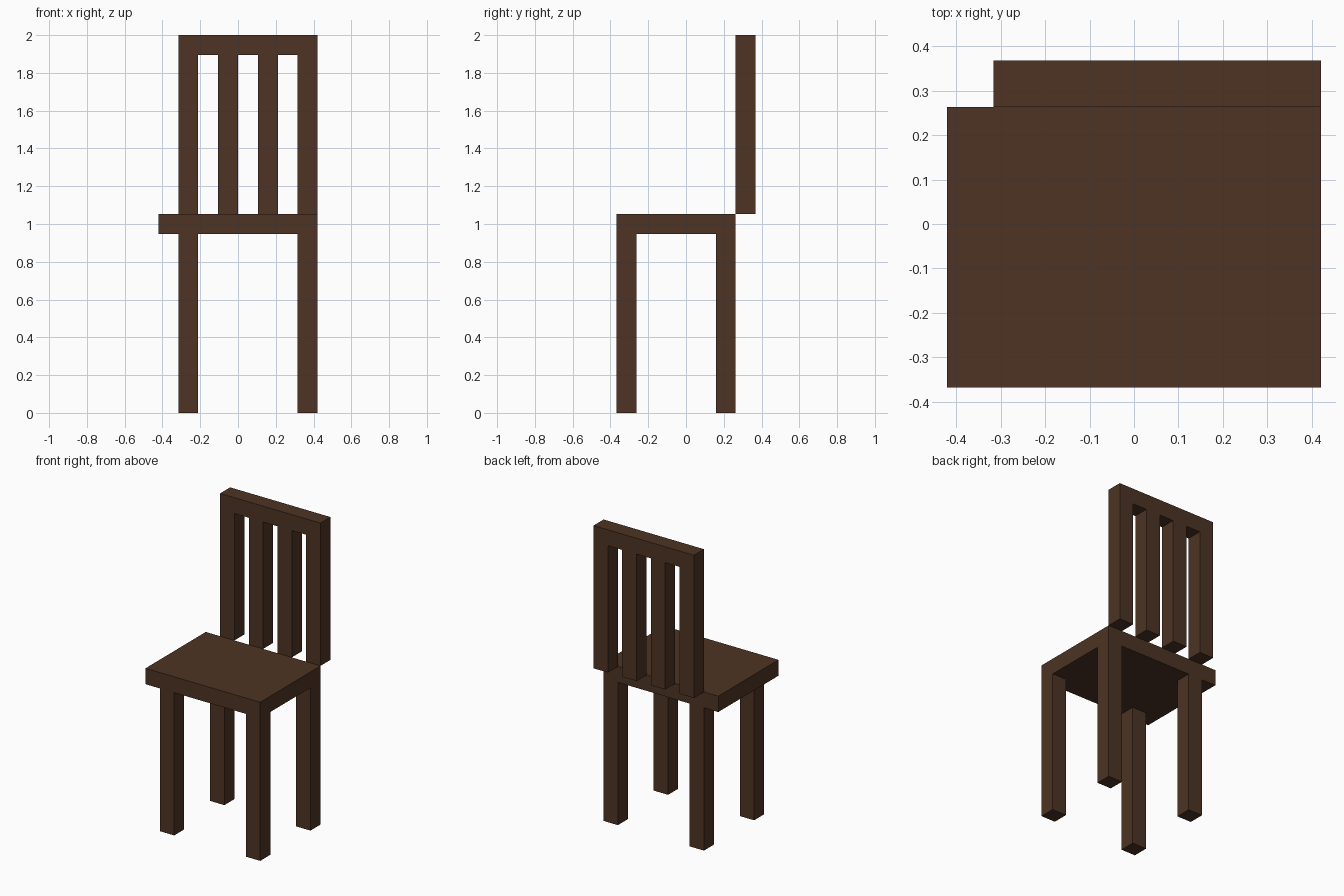
import bpy, bmesh

if "Cube" in bpy.data.objects:
    bpy.data.objects.remove(bpy.data.objects["Cube"])

U = 2 / 19                      # one block: the chair is 8 x 7 x 19 blocks
OX, OY = 4, 3.5                 # block coordinates of the centre

wood = bpy.data.materials.new("dark brown wood")
wood.diffuse_color = (0.074, 0.034, 0.0176, 1)
wood.use_nodes = True
wood.node_tree.nodes["Principled BSDF"].inputs["Base Color"].default_value = wood.diffuse_color


def prism(name, profile, y0, y1):
    """Extrude an x/z profile (in blocks) from y0 to y1."""
    bm = bmesh.new()
    face = bm.faces.new([bm.verts.new(((x - OX) * U, (y0 - OY) * U, z * U))
                         for x, z in profile])
    ext = bmesh.ops.extrude_face_region(bm, geom=[face], use_keep_orig=True)
    moved = [v for v in ext["geom"] if isinstance(v, bmesh.types.BMVert)]
    bmesh.ops.translate(bm, verts=moved, vec=(0, (y1 - y0) * U, 0))
    bmesh.ops.recalc_face_normals(bm, faces=bm.faces)
    mesh = bpy.data.meshes.new(name)
    bm.to_mesh(mesh)
    bm.free()
    mesh.materials.append(wood)
    obj = bpy.data.objects.new(name, mesh)
    bpy.context.collection.objects.link(obj)
    return obj


def rect(x0, x1, z0, z1):
    return [(x0, z0), (x1, z0), (x1, z1), (x0, z1)]


# Seat slab
prism("seat", rect(0, 8, 9, 10), 0, 6)

# Four legs
for row, y in (("front", 0), ("back", 5)):
    for side, x in (("left", 1), ("right", 7)):
        prism(f"{row}_{side}_leg", rect(x, x + 1, 0, 9), y, y + 1)

# Backrest: top rail with four slats, as one comb-shaped profile
comb = [(8, 19), (1, 19)]
for x in (1, 3, 5, 7):
    comb += [(x, 18), (x, 10), (x + 1, 10), (x + 1, 18)]
comb = [p for p in comb if p not in ((1, 18), (8, 18))]
prism("backrest", comb, 6, 7)
